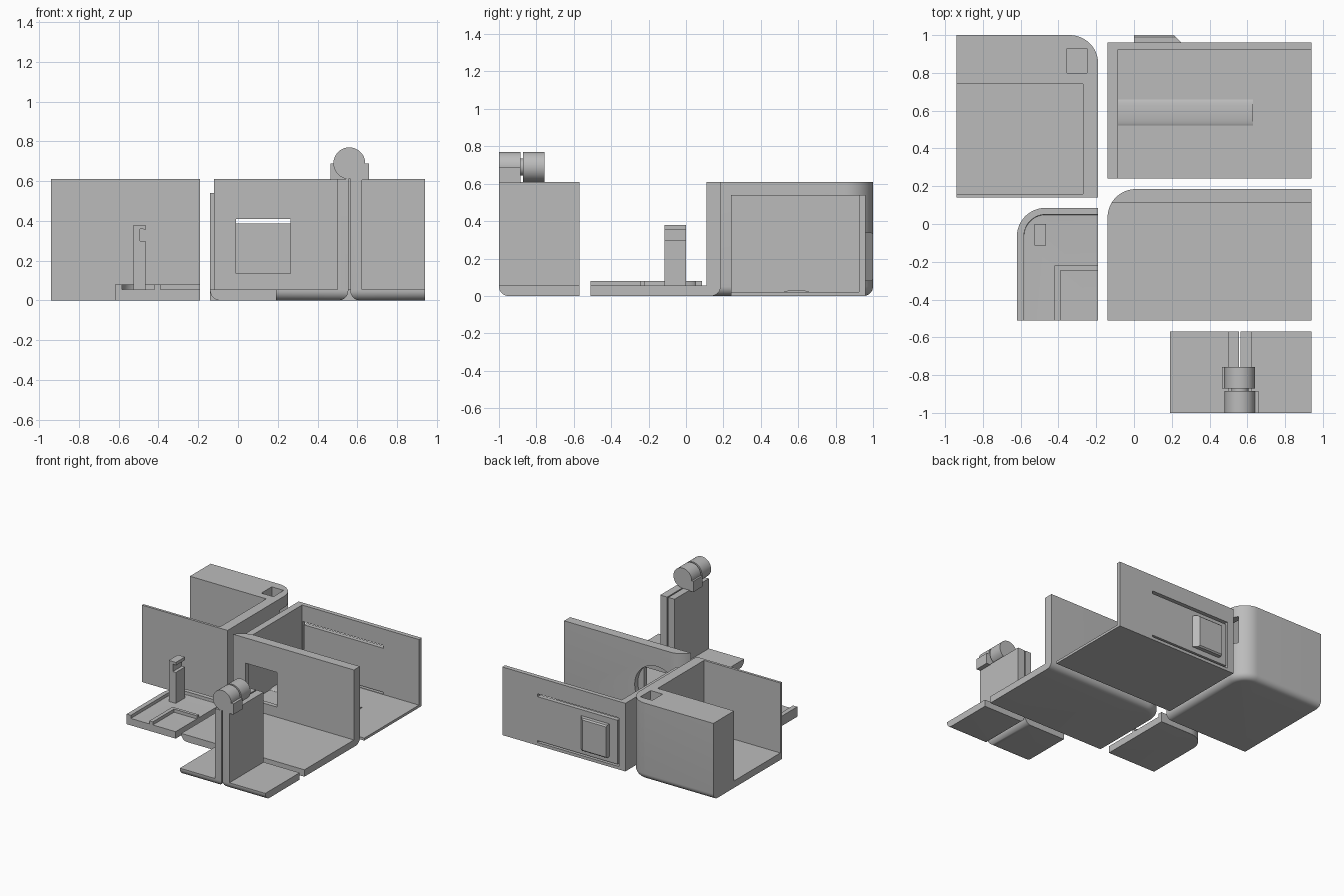
import bpy, bmesh, math

if "Cube" in bpy.data.objects:
    bpy.data.objects.remove(bpy.data.objects["Cube"])

grey = bpy.data.materials.new("light_grey")
grey.diffuse_color = (0.5, 0.5, 0.5, 1)
grey.use_nodes = True
grey.node_tree.nodes["Principled BSDF"].inputs["Base Color"].default_value = grey.diffuse_color


def finish(bm, name, smooth=True):
    bmesh.ops.recalc_face_normals(bm, faces=bm.faces)
    me = bpy.data.meshes.new(name)
    bm.to_mesh(me)
    bm.free()
    ob = bpy.data.objects.new(name, me)
    bpy.context.collection.objects.link(ob)
    me.materials.append(grey)
    if smooth:
        shade(ob)
    return ob


def shade(ob):
    bpy.ops.object.select_all(action='DESELECT')
    ob.select_set(True)
    bpy.context.view_layer.objects.active = ob
    bpy.ops.object.shade_smooth_by_angle(angle=math.radians(30))


def loft(name, rings):
    """Solid through a stack of rings with equal point counts."""
    bm = bmesh.new()
    loops = [[bm.verts.new(p) for p in r] for r in rings]
    n = len(loops[0])
    for a, b in zip(loops, loops[1:]):
        for i in range(n):
            j = (i + 1) % n
            bm.faces.new((a[i], a[j], b[j], b[i]))
    bm.faces.new(loops[0])
    bm.faces.new(loops[-1])
    return finish(bm, name)


def box(name, x0, x1, y0, y1, z0, z1):
    pts = [(x0, y0), (x1, y0), (x1, y1), (x0, y1)]
    return loft(name, [[(x, y, z) for x, y in pts] for z in (z0, z1)])


def cylinder(name, x, z, r, y0, y1, n=48):
    ring = [(x + r * math.cos(t * math.tau / n), z + r * math.sin(t * math.tau / n)) for t in range(n)]
    return loft(name, [[(px, y, pz) for px, pz in ring] for y in (y0, y1)])


def cut(ob, *cutters):
    for c in cutters:
        m = ob.modifiers.new("cut", 'BOOLEAN')
        m.operation, m.solver, m.object = 'DIFFERENCE', 'EXACT', c
        bpy.context.view_layer.objects.active = ob
        bpy.ops.object.modifier_apply(modifier=m.name)
        bpy.data.objects.remove(c)
    shade(ob)
    return ob


def rounded_block(name, far, corner, height, r, f=0.05):
    """Block whose one vertical corner has radius r; bottom edges beside it have fillet f."""
    (fx, fy), (cx, cy) = far, corner
    sx = 1 if cx > fx else -1
    sy = 1 if cy > fy else -1
    rings = []
    levels = [(f * (1 - math.sin(a)), f * (1 - math.cos(a)))
              for a in [i * math.pi / 16 for i in range(9)]]
    for d, z in levels + [(0, height)]:
        x, y, q = cx - sx * d, cy - sy * d, r - d
        if r == 0:
            arc = [(x, y)]
        else:
            arc = [(x - sx * q * (1 - math.cos(t)), y - sy * q * (1 - math.sin(t)))
                   for t in [i * math.pi / 24 for i in range(13)]]
        rings.append([(u, v, z) for u, v in [(fx, fy), (x, fy)] + arc + [(fx, y)]])
    return loft(name, rings)


# Rear left corner: floor, thick back block, pocket and side window
cut(rounded_block("rear_left_corner", (-0.94, 0.14), (-0.19, 1.0), 0.61, 0.15),
    box("c", -1.2, -0.27, 0.16, 0.74, 0.055, 1),
    box("c", -0.355, -0.25, 0.80, 0.93, 0.25, 1),
    box("c", -0.33, -0.1, 0.80, 0.93, 0.30, 0.52))

# Front right corner: floor and wall with a square window in a round recess
cut(rounded_block("window_corner", (0.94, -0.51), (-0.14, 0.185), 0.61, 0.15),
    box("c", -0.5, 1.2, -0.8, 0.11, 0.055, 1),
    cylinder("c", 0.128, 0.272, 0.193, 0.145, 0.4),
    box("c", -0.01, 0.265, 0, 0.4, 0.135, 0.41))

# Rear right tray: spring tongue freed by a U-shaped slot
cut(box("tongue_tray", -0.14, 0.94, 0.24, 0.96, 0, 0.54),
    box("c", -0.085, 1.2, 0, 0.925, 0.02, 1),
    box("c", -0.083, 0.63, 0.9, 1.1, 0.387, 0.41),
    box("c", -0.083, 0.63, 0.9, 1.1, 0.024, 0.038),
    box("c", -0.083, -0.07, 0.9, 1.1, 0.03, 0.40))

# Push button on the tongue, tapered on one side
loft("push_button", [[(x, y, z) for x, z in
                      ((0.0, 0.08 + g), (x1, 0.08 + g), (x1, 0.34 - g), (0.0, 0.34 - g))]
                     for y, x1, g in ((0.955, 0.255, 0), (0.99, 0.22, 0), (1.0, 0.21, 0.01))])

# Shallow rounded rib on the tray floor
rib = [(0.59 + 0.07 * math.cos(t), 0.019 + 0.012 * math.sin(t))
       for t in [i * math.pi / 16 for i in range(17)]]
loft("tray_rib", [[(x, y, z) for y, z in rib] for x in (-0.09, 0.63)])

# Small plate with raised rim
plate = rounded_block("small_plate", (-0.19, -0.51), (-0.62, 0.085), 0.08, 0.15, 0.003)
inner = rounded_block("c", (0.1, -0.8), (-0.583, 0.05), 0.3, 0.115, 0.003)
inner.location.z = 0.055
bpy.context.view_layer.update()
cut(plate, inner)

# L-shaped ridge on the plate
box("ridge_side", -0.42, -0.39, -0.51, -0.22, 0.05, 0.08)
box("ridge_back", -0.39, -0.19, -0.245, -0.22, 0.05, 0.08)

# Hooked post
post = [(-0.527, 0.05), (-0.465, 0.05), (-0.465, 0.30), (-0.492, 0.30), (-0.492, 0.36),
        (-0.482, 0.36), (-0.465, 0.355), (-0.465, 0.38), (-0.527, 0.38)]
loft("hook_post", [[(x, y, z) for x, z in post] for y in (-0.115, 0.0)])

# Pair of back-to-back brackets
cut(rounded_block("left_bracket", (0.19, -0.57), (0.555, -1.0), 0.61, 0),
    box("c", 0, 0.50, -1.2, -0.3, 0.055, 1))
cut(rounded_block("right_bracket", (0.94, -0.57), (0.565, -1.0), 0.61, 0),
    box("c", 0.625, 1.2, -1.2, -0.3, 0.055, 1))

# Hinge barrels, blocks and pin on the brackets
cylinder("front_barrel", 0.56, 0.69, 0.08, -1.0, -0.885)
cylinder("rear_barrel", 0.56, 0.69, 0.08, -0.872, -0.757)
cylinder("hinge_pin", 0.56, 0.69, 0.045, -0.89, -0.865)
box("front_hinge_block", 0.565, 0.66, -1.0, -0.885, 0.605, 0.69)
box("rear_hinge_block", 0.465, 0.555, -0.872, -0.757, 0.605, 0.69)
